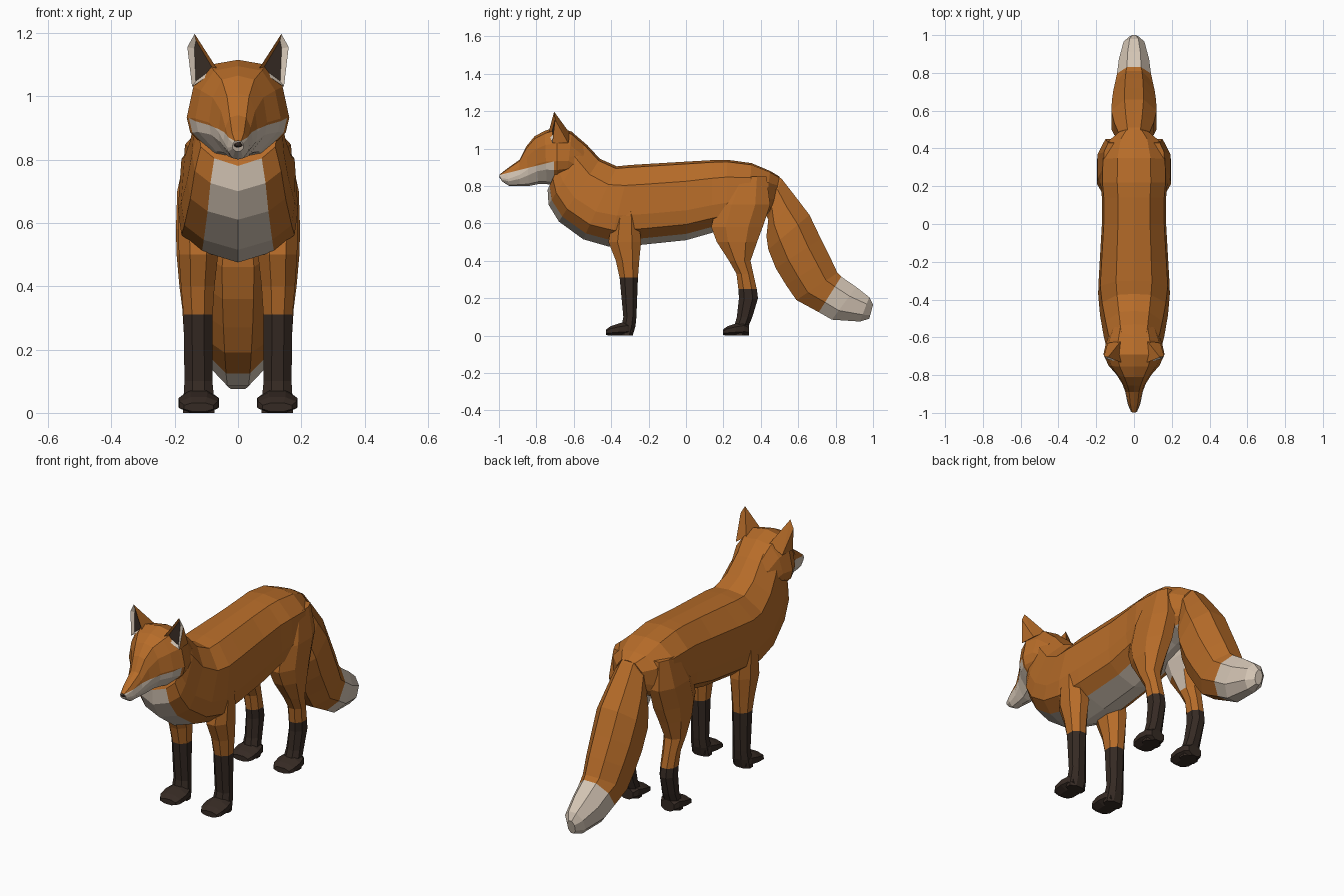
import bpy, bmesh
from mathutils import Vector

if "Cube" in bpy.data.objects:
    bpy.data.objects.remove(bpy.data.objects["Cube"])


def material(name, rgb):
    m = bpy.data.materials.new(name)
    m.diffuse_color = (*rgb, 1)
    m.use_nodes = True
    m.node_tree.nodes["Principled BSDF"].inputs["Base Color"].default_value = m.diffuse_color
    return m


MATS = [material("orange_fur", (0.47, 0.15, 0.022)),
        material("cream_fur", (0.66, 0.56, 0.46)),
        material("dark_brown_fur", (0.036, 0.023, 0.017))]
ORANGE, CREAM, DARK = 0, 1, 2

# Half cross-sections: (fraction of half width, fraction from bottom to top)
BODY = [(0, 0), (.6, .08), (.94, .2), (1, .38), (.94, .75), (.5, .97), (0, 1)]
HEAD = [(0, 0), (.5, .05), (.93, .27), (1, .42), (.87, .73), (.56, .95), (0, 1)]
ROUND = [(.42, 0), (1, .28), (1, .72), (.42, 1)]


def loft(section, rows, colour=lambda i, k: ORANGE, cx=0):
    """Skin rings; a row is top y, z, bottom y, z, half width (, centre x)."""
    bm = bmesh.new()
    loop = section + [(-x, t) for x, t in reversed(section) if x > 0]
    n = len(loop)
    rings = []
    for yt, zt, yb, zb, w, *c in rows:
        x0 = c[0] if c else cx
        rings.append([bm.verts.new((x0 + w * x, yb + (yt - yb) * t, zb + (zt - zb) * t))
                      for x, t in loop])
    for i in range(len(rings) - 1):
        a, b = rings[i], rings[i + 1]
        for k in range(n):
            f = bm.faces.new((a[k], a[(k + 1) % n], b[(k + 1) % n], b[k]))
            f.material_index = colour(i, min(k, n - 1 - k))
    bm.faces.new(rings[0]).material_index = colour(0, 9)
    bm.faces.new(rings[-1]).material_index = colour(len(rings) - 2, 9)
    bmesh.ops.recalc_face_normals(bm, faces=bm.faces)
    return bm


def finish(bm, name, mirror=False):
    me = bpy.data.meshes.new(name)
    bm.normal_update()
    bm.to_mesh(me)
    bm.free()
    for m in MATS:
        me.materials.append(m)
    ob = bpy.data.objects.new(name, me)
    bpy.context.collection.objects.link(ob)
    if mirror:
        mod = ob.modifiers.new("mirror", 'MIRROR')
        mod.use_mirror_merge = False
    return ob


# Torso and neck, with cream chest and belly
finish(loft(BODY, [
    (-.60, 1.08, -.74, .78, .125),
    (-.53, 1.02, -.735, .70, .145),
    (-.46, .945, -.68, .61, .16),
    (-.37, .905, -.55, .515, .18),
    (-.30, .912, -.41, .475, .19),
    (-.20, .918, -.24, .485, .183),
    (0, .93, 0, .51, .17),
    (.14, .938, .14, .55, .17),
    (.22, .94, .22, .57, .178),
    (.35, .922, .33, .61, .175),
    (.45, .88, .42, .63, .14),
    (.50, .85, .46, .66, .08)],
    lambda i, k: CREAM if k == 0 else ORANGE), "body")

# Head, cut along the cheek line and behind the cheek for the cream muzzle
bm = loft(HEAD, [
    (-.998, .86, -.985, .825, .018),
    (-.96, .89, -.945, .80, .034),
    (-.89, .94, -.89, .80, .046),
    (-.855, 1.01, -.84, .80, .062),
    (-.81, 1.065, -.79, .81, .092),
    (-.755, 1.095, -.745, .81, .135),
    (-.69, 1.115, -.69, .80, .162),
    (-.61, 1.09, -.64, .82, .148),
    (-.53, 1.015, -.60, .82, .125)])
cheek = Vector((0, -.25, 1)).normalized()
for co, no in ((Vector((0, -1, .858)), cheek), (Vector((0, -.705, 0)), Vector((0, 1, 0)))):
    bmesh.ops.bisect_plane(bm, geom=bm.verts[:] + bm.edges[:] + bm.faces[:],
                           plane_co=co, plane_no=no)
for f in bm.faces:
    c = f.calc_center_median()
    if c.y < -.705 and (c - Vector((0, -1, .858))).dot(cheek) < 0:
        f.material_index = CREAM
finish(bm, "head")

# Nose
bm = bmesh.new()
bmesh.ops.create_icosphere(bm, subdivisions=1, radius=1)
for v in bm.verts:
    v.co = Vector((v.co.x * .02, -.986 + v.co.y * .014, .849 + v.co.z * .014))
for f in bm.faces:
    f.material_index = DARK
finish(bm, "nose")

# Ears: hollow front face with cream rim and dark inside
bm = bmesh.new()
A, B, O, T, C, D = [bm.verts.new(p) for p in (
    (.065, -.735, 1.085), (.145, -.715, 1.03), (.16, -.70, 1.155),
    (.137, -.705, 1.197), (.14, -.63, 1.03), (.07, -.62, 1.08))]
front = bm.faces.new((A, B, O, T))
for vs in ((B, C, O), (O, C, T), (C, D, T), (D, A, T), (A, D, C, B)):
    bm.faces.new(vs)
bmesh.ops.recalc_face_normals(bm, faces=bm.faces)
rim = bmesh.ops.inset_individual(bm, faces=[front], thickness=.02, depth=-.012)["faces"]
for f in rim:
    f.material_index = ORANGE if A in f.verts and T in f.verts else CREAM
front.material_index = DARK
finish(bm, "ears", mirror=True)

# Tail with cream tip
finish(loft(ROUND, [
    (.46, .865, .42, .66, .07),
    (.51, .84, .44, .62, .085),
    (.58, .75, .43, .53, .105),
    (.66, .645, .44, .46, .12),
    (.72, .52, .48, .36, .117),
    (.77, .42, .535, .27, .11),
    (.81, .335, .59, .19, .10),
    (.83, .315, .71, .125, .09),
    (.91, .26, .78, .085, .08),
    (.98, .205, .93, .075, .055),
    (1.0, .165, .98, .09, .022)],
    lambda i, k: CREAM if i >= 7 else ORANGE), "tail")


def leg(rows, first_dark):
    """Rows: height, front y, back y, half width, centre x."""
    return loft(ROUND, [(f, z, b, z, w, x) for z, f, b, w, x in rows],
                lambda i, k: DARK if i >= first_dark else ORANGE)


# Front legs
finish(leg([(.76, -.38, -.28, .035, .14),
            (.64, -.39, -.255, .055, .133),
            (.50, -.415, -.24, .062, .125),
            (.40, -.375, -.25, .053, .127),
            (.31, -.355, -.257, .046, .126),
            (.10, -.335, -.265, .044, .125),
            (.05, -.345, -.27, .048, .124),
            (0, -.35, -.285, .05, .124)], 4), "front_legs", mirror=True)

# Hind legs with cream inner thigh
bm = leg([(.85, .25, .43, .04, .12),
          (.70, .165, .45, .07, .122),
          (.58, .135, .41, .075, .121),
          (.50, .165, .38, .065, .129),
          (.40, .23, .345, .05, .135),
          (.33, .27, .36, .042, .134),
          (.25, .28, .378, .04, .131),
          (.20, .283, .385, .04, .13),
          (.10, .272, .355, .04, .126),
          (.04, .255, .33, .045, .124),
          (0, .25, .32, .048, .124)], 6)
for f in bm.faces:
    f.normal_update()
    if f.normal.x < -.8 and f.calc_center_median().z > .43:
        f.material_index = CREAM
finish(bm, "hind_legs", mirror=True)

# Paws
for name, y in (("front_paws", -.428), ("hind_paws", .197)):
    finish(loft(ROUND, [
        (y, .032, y, .004, .046),
        (y + .025, .05, y + .015, 0, .06),
        (y + .07, .065, y + .07, 0, .064),
        (y + .11, .075, y + .12, 0, .054),
        (y + .14, .06, y + .14, 0, .04)], lambda i, k: DARK, cx=.124), name, mirror=True)
